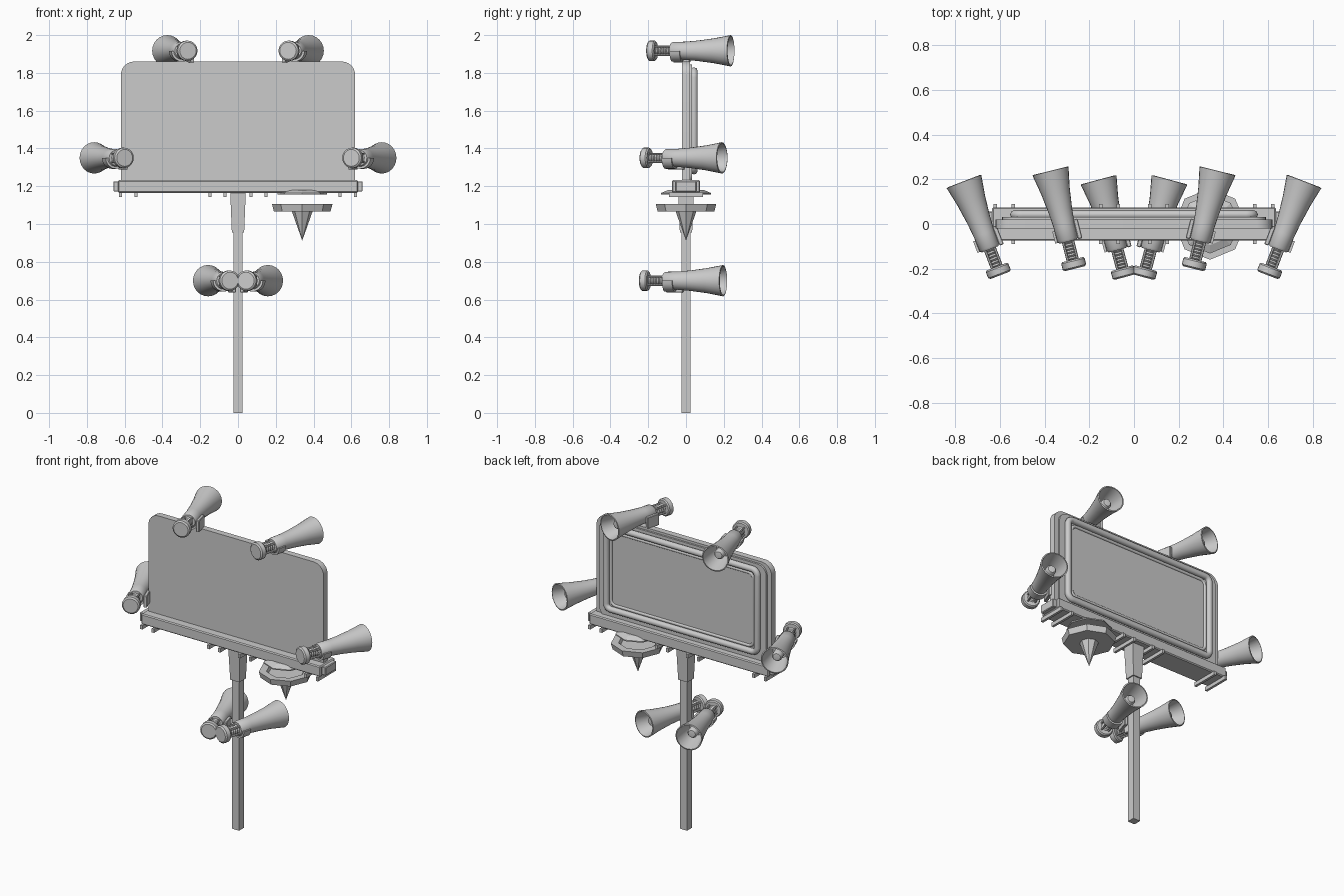
import bpy, bmesh
from math import sin, cos, pi, radians
from mathutils import Matrix, Vector

if "Cube" in bpy.data.objects:
    bpy.data.objects.remove(bpy.data.objects["Cube"])


def finish(name, bm, mat=None, smooth=False):
    if mat is not None:
        bm.transform(mat)
    bmesh.ops.recalc_face_normals(bm, faces=bm.faces)
    me = bpy.data.meshes.new(name)
    bm.to_mesh(me)
    bm.free()
    ob = bpy.data.objects.new(name, me)
    bpy.context.collection.objects.link(ob)
    if smooth:
        bpy.ops.object.select_all(action='DESELECT')
        ob.select_set(True)
        bpy.context.view_layer.objects.active = ob
        bpy.ops.object.shade_smooth_by_angle(angle=radians(35))
    return ob


def box(name, lo, hi, mat=None, bevel=0):
    bm = bmesh.new()
    bmesh.ops.create_cube(bm, size=1)
    for v in bm.verts:
        v.co = [lo[i] + (v.co[i] + .5) * (hi[i] - lo[i]) for i in range(3)]
    if bevel:
        bmesh.ops.bevel(bm, geom=bm.edges[:], offset=bevel, segments=1, affect='EDGES')
    return finish(name, bm, mat)


def lathe(name, prof, mat, n, smooth=True):
    """Spin (radius, height) pairs about local z."""
    bm = bmesh.new()
    rings = []
    for r, h in prof:
        k = 1 if r == 0 else n
        rings.append([bm.verts.new((r * cos(2 * pi * i / n), r * sin(2 * pi * i / n), h)) for i in range(k)])
    for a, b in zip(rings, rings[1:]):
        for i in range(n):
            j = (i + 1) % n
            quad = [a[i % len(a)], a[j % len(a)], b[j % len(b)], b[i % len(b)]]
            bm.faces.new(list(dict.fromkeys(quad)))
    return finish(name, bm, mat, smooth)


def outline(w, z0, z1, rb, rt, n=6):
    """Rounded rectangle in xz, separate bottom and top corner radii."""
    pts = []
    for sx, z, sz, r, a0 in ((1, z0, 1, rb, -90), (1, z1, -1, rt, 0), (-1, z1, -1, rt, 90), (-1, z0, 1, rb, 180)):
        for i in range(n + 1 if r else 1):
            a = radians(a0 + 90 * i / n)
            pts.append((sx * (w - r) + r * cos(a) * (r > 0), z + sz * r + r * sin(a) * (r > 0)))
    return pts


def slab(name, pts, y0, y1):
    bm = bmesh.new()
    f = bm.faces.new([bm.verts.new((x, y0, z)) for x, z in pts])
    ext = bmesh.ops.extrude_face_region(bm, geom=[f])
    for v in ext['geom']:
        if isinstance(v, bmesh.types.BMVert):
            v.co.y = y1
    if not any(abs(g.calc_center_median().y - y0) < 1e-5 for g in bm.faces):
        bm.faces.new([v for v in bm.verts if abs(v.co.y - y0) < 1e-5])
    return finish(name, bm, None, True)


# Pole and tapered socket
box("pole", (-.025, -.025, 0), (.025, .025, 1.17))
lathe("pole_socket", [(0, .955), (.046, .955), (.058, 1.165), (0, 1.165)], Matrix.Rotation(pi / 4, 4, 'Z'), 4, False)

# Board with its stepped back
slab("board", outline(.62, 1.165, 1.86, 0, .07), -.02, .02)
slab("board_back", outline(.59, 1.22, 1.845, .05, .06), .019, .032)
slab("screen", outline(.53, 1.285, 1.805, .02, .02), .03, .038)

# Rounded frames around the screen
for name, w, z0, z1, y, r in (("screen_frame", .535, 1.282, 1.81, .042, .02),
                              ("screen_inner_trim", .505, 1.312, 1.78, .037, .01)):
    cu = bpy.data.curves.new(name, 'CURVE')
    cu.dimensions = '3D'
    cu.bevel_depth = r
    cu.bevel_resolution = 2
    pts = outline(w, z0, z1, .035, .035)
    sp = cu.splines.new('POLY')
    sp.points.add(len(pts) - 1)
    for p, (x, z) in zip(sp.points, pts):
        p.co = (x, y, z, 1)
    sp.use_cyclic_u = True
    bpy.context.collection.objects.link(bpy.data.objects.new(name, cu))

# Base beam, end caps and cross rods
box("base_beam", (-.635, -.075, 1.165), (.635, .075, 1.232), None, .006)
for s in (-1, 1):
    box("beam_end_cap", (s * .645 - .015, -.055, 1.172), (s * .645 + .015, .055, 1.226), None, .004)
    for x in (.07, .148, .54, .622):
        box("cross_rod", (s * x - .008, -.09, 1.142), (s * x + .008, .09, 1.167))

# Hanging emitter: upper plate, disc and spike
spot = Matrix.Translation((.34, 0, 0))
lathe("emitter_mount", [(0, 1.157), (.132, 1.157), (.132, 1.164), (.095, 1.18), (0, 1.18)], spot, 8, False)
lathe("emitter_disc", [(0, 1.067), (.15, 1.067), (.16, 1.105), (.115, 1.105), (.105, 1.088), (0, 1.088)], spot, 8, False)
lathe("emitter_spike", [(0, .912), (.056, 1.07), (0, 1.07)], spot, 8, False)


# Horn loudspeakers
def horn(x, y, z, angle, s):
    # local frame: z runs from the rear cap to the mouth
    place = Matrix.Translation((s * x, y, z)) @ Matrix.Rotation(-s * radians(angle), 4, 'Z')
    axis = place @ Matrix.Rotation(-pi / 2, 4, 'X')
    lathe("horn_rear_cap", [(0, 0), (.045, 0), (.054, .007), (.054, .035), (.048, .042), (0, .042)], axis, 20)
    ribs = [(0, .035)]
    for i in range(6):
        ribs += [(.02, .04 + i * .015), (.027, .0475 + i * .015)]
    lathe("horn_ribbed_neck", ribs + [(.02, .135), (0, .135)], axis, 14)
    for a in range(4):
        t = pi / 4 + a * pi / 2
        rod = axis @ Matrix.Translation((.031 * cos(t), .031 * sin(t), 0))
        lathe("horn_neck_rod", [(0, .035), (.006, .035), (.006, .135), (0, .135)], rod, 6)
    lathe("horn_bell", [(0, .125), (.04, .125), (.047, .135), (.048, .2), (.054, .27), (.066, .36), (.083, .45),
                        (.076, .452), (.06, .37), (.046, .31), (.03, .31), (.03, .39), (.022, .402), (0, .405)], axis, 24)
    # half-ring saddle and inner bracket
    bm = bmesh.new()
    n, rows = 10, []
    for i in range(n + 1):
        t = pi + pi * i / n
        rows.append([bm.verts.new((r * cos(t), yy, r * sin(t)))
                     for r, yy in ((.046, .13), (.058, .13), (.058, .185), (.046, .185))])
    for a, b in zip(rows, rows[1:]):
        for k in range(4):
            bm.faces.new((a[k], a[(k + 1) % 4], b[(k + 1) % 4], b[k]))
    bm.faces.new(rows[0])
    bm.faces.new(rows[-1])
    finish("horn_saddle", bm, place, True)
    e = sorted((-s * .046, -s * .066))
    box("horn_bracket", (e[0], .125, -.062), (e[1], .215, .012), place, .003)


for s in (-1, 1):
    horn(.265, -.2, 1.917, 14, s)
    horn(.6, -.23, 1.35, 21, s)
    horn(.042, -.238, .70, 15, s)
